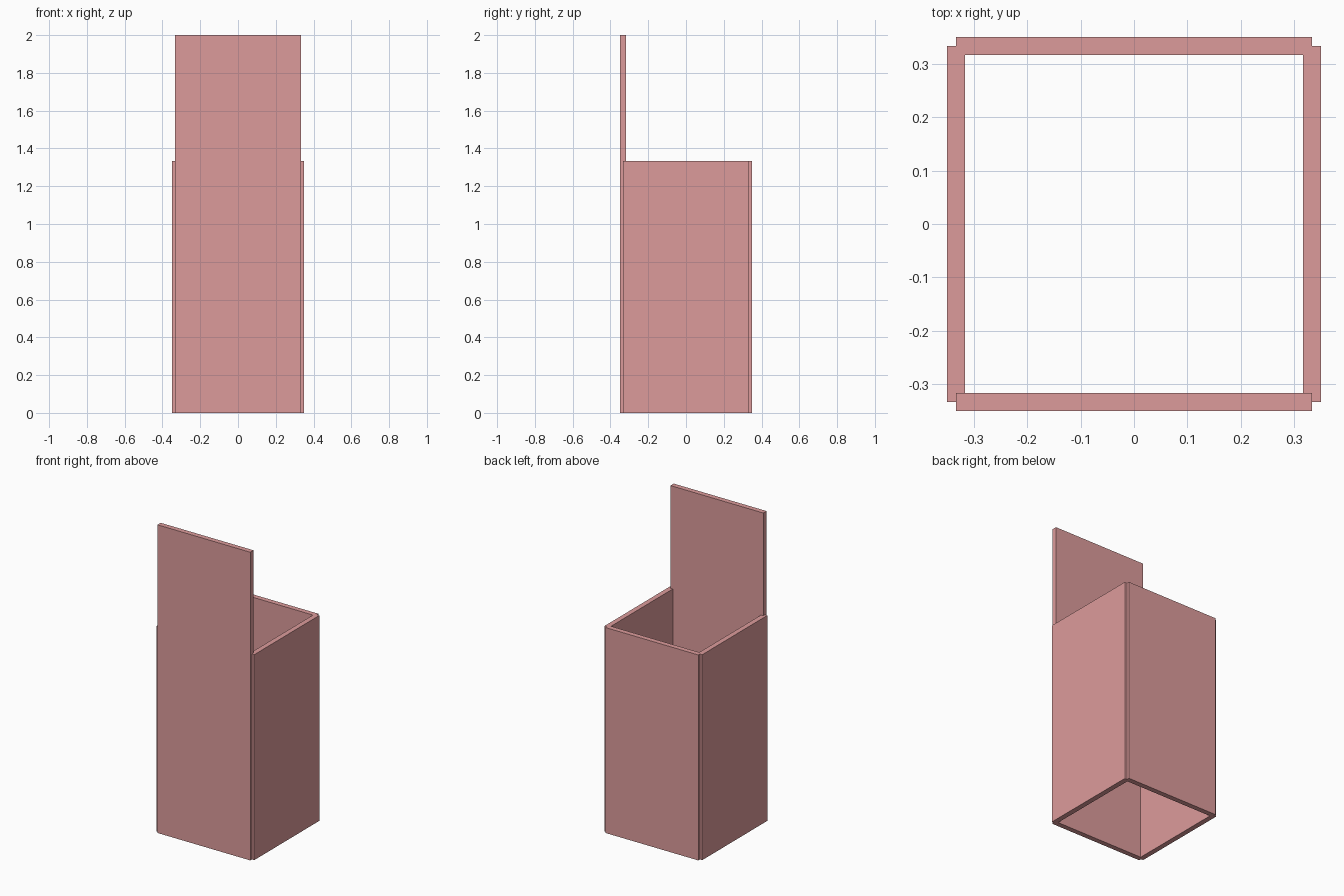
import bpy

if "Cube" in bpy.data.objects:
    bpy.data.objects.remove(bpy.data.objects["Cube"])

WIDTH = 2 / 3       # panel width
THICK = 1 / 30      # panel thickness
LOW, TALL = 4 / 3, 2.0
OFFSET = WIDTH / 2  # panel centre planes sit on a square

mat = bpy.data.materials.new("pink")
mat.diffuse_color = (0.72, 0.33, 0.33, 1)
mat.use_nodes = True
mat.node_tree.nodes["Principled BSDF"].inputs["Base Color"].default_value = mat.diffuse_color


def panel(name, x, y, size):
    bpy.ops.mesh.primitive_cube_add(size=1, location=(x, y, size[2] / 2))
    ob = bpy.context.object
    ob.name = name
    ob.scale = size
    bpy.ops.object.transform_apply(location=False, rotation=False, scale=True)
    ob.data.materials.append(mat)


# Tall front panel and low back panel
panel("front_panel", 0, -OFFSET, (WIDTH, THICK, TALL))
panel("back_panel", 0, OFFSET, (WIDTH, THICK, LOW))

# Side panels; the box is open at top and bottom
for side, name in ((-1, "left_panel"), (1, "right_panel")):
    panel(name, side * OFFSET, 0, (THICK, WIDTH, LOW))
